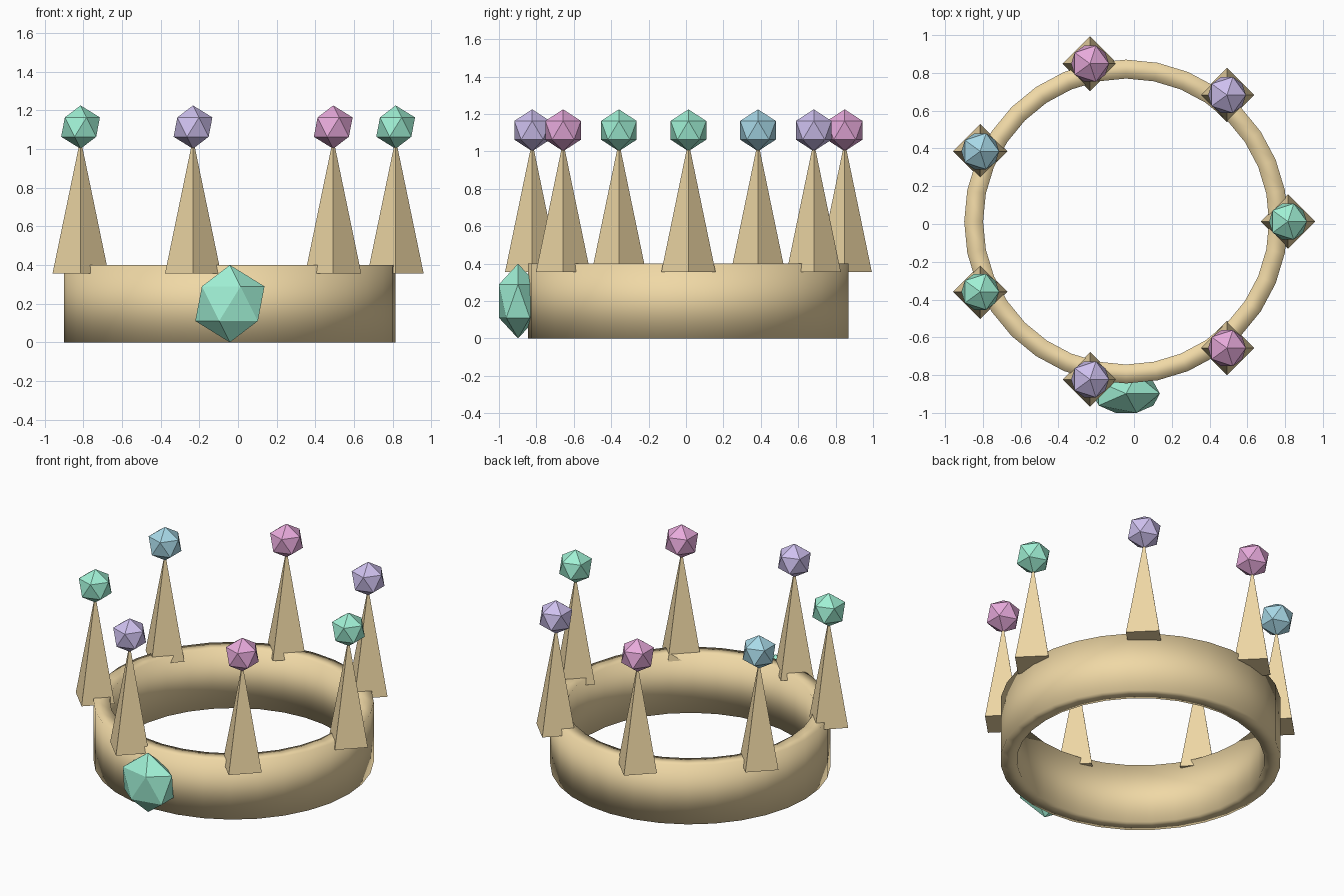
import bpy, bmesh
from math import cos, sin, tau

if "Cube" in bpy.data.objects:
    bpy.data.objects.remove(bpy.data.objects["Cube"])

CX, CY, R = -0.042, 0.013, 0.857


def material(name, rgb):
    m = bpy.data.materials.new(name)
    m.diffuse_color = (*rgb, 1)
    m.use_nodes = True
    m.node_tree.nodes["Principled BSDF"].inputs["Base Color"].default_value = m.diffuse_color
    return m


gold = material("gold", (0.87, 0.69, 0.38))
teal = material("teal", (0.35, 0.87, 0.66))
purple = material("purple", (0.62, 0.53, 0.86))
pink = material("pink", (0.80, 0.40, 0.71))
blue = material("blue", (0.39, 0.69, 0.80))


def name_part(name, mat):
    ob = bpy.context.object
    ob.name = name
    ob.data.materials.append(mat)
    return ob


def gem(name, loc, radius, mat, depth=1.0):
    bpy.ops.mesh.primitive_ico_sphere_add(subdivisions=1, radius=radius, location=loc)
    name_part(name, mat).scale.y = depth


# Band: rectangular section swept round, softly shaded across its edges
N = 32
bm = bmesh.new()
section = [(R, 0), (R, 0.4), (R - 0.1, 0.4), (R - 0.1, 0)]
rings = [[bm.verts.new((r * cos(tau * i / N), r * sin(tau * i / N), z))
          for r, z in section] for i in range(N)]
for i in range(N):
    a, b = rings[i], rings[(i + 1) % N]
    for j in range(4):
        k = (j + 1) % 4
        bm.faces.new((a[j], b[j], b[k], a[k])).smooth = True
bmesh.ops.recalc_face_normals(bm, faces=bm.faces)
mesh = bpy.data.meshes.new("band")
bm.to_mesh(mesh)
bm.free()
band = bpy.data.objects.new("band", mesh)
band.location = (CX, CY, 0)
mesh.materials.append(gold)
bpy.context.collection.objects.link(band)

# Seven four-sided spikes, each topped with a faceted jewel
for i, mat in enumerate((teal, purple, pink, blue, teal, purple, pink)):
    x, y = CX + R * cos(tau * i / 7), CY + R * sin(tau * i / 7)
    bpy.ops.mesh.primitive_cone_add(vertices=4, radius1=0.145, radius2=0,
                                    depth=0.7, location=(x, y, 0.705))
    name_part(f"spike_{i + 1}", gold)
    gem(f"spike_jewel_{i + 1}", (x, y, 1.113), 0.112, mat)

# Large flattened jewel on the front of the band
gem("front_jewel", (CX, -0.898, 0.2), 0.2, teal, 0.6)
